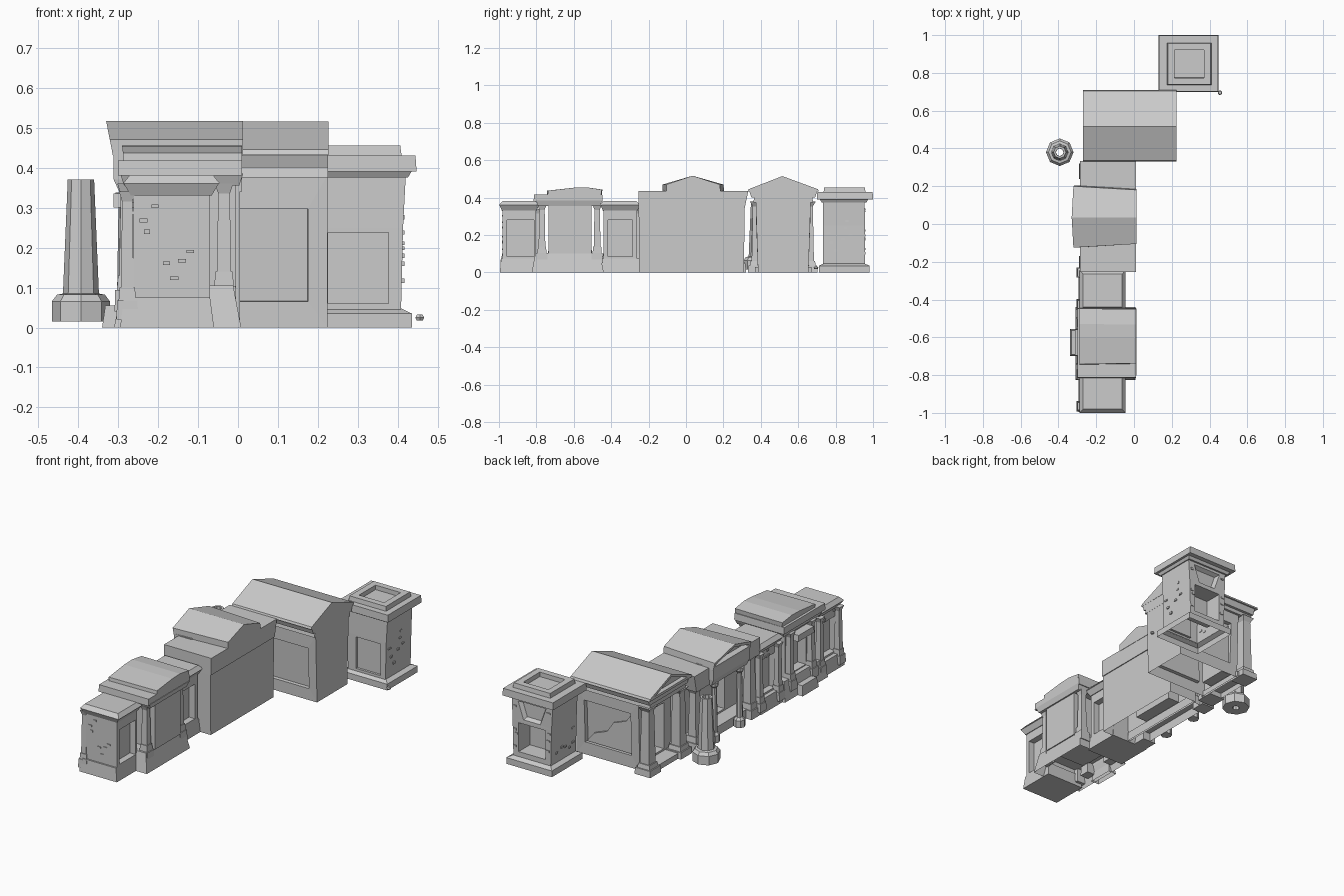
import bpy, bmesh, random
from mathutils import Vector

random.seed(9)
cube = bpy.data.objects.get("Cube")
if cube:
    bpy.data.objects.remove(cube, do_unlink=True)

stone = bpy.data.materials.new("grey_stone")
stone.use_nodes = True
GREY = (0.6, 0.6, 0.6, 1)
stone.diffuse_color = GREY
stone.node_tree.nodes["Principled BSDF"].inputs["Base Color"].default_value = GREY
DIRS = {"+x": (0, 1), "-x": (0, -1), "+y": (1, 1), "-y": (1, -1), "+z": (2, 1), "-z": (2, -1)}


def finish(name, bm):
    mesh = bpy.data.meshes.new(name)
    bm.to_mesh(mesh)
    bm.free()
    mesh.materials.append(stone)
    ob = bpy.data.objects.new(name, mesh)
    bpy.context.collection.objects.link(ob)


def facing(bm, direction):
    axis, sign = DIRS[direction]
    bm.normal_update()
    return max(bm.faces, key=lambda f: (round(f.normal[axis] * sign, 1), f.calc_area()))


def sink(bm, direction, rect=None, rim=0.03, depth=0.02, slope=0.0005, flare=0):
    """Recess a face; rect = (u0, u1, v0, v1) places the rim, flare widens its top."""
    face = facing(bm, direction)
    axis = DIRS[direction][0]
    bmesh.ops.inset_individual(bm, faces=[face], thickness=rim, use_even_offset=True)
    if rect:
        u, v = [i for i in range(3) if i != axis]
        mid = face.calc_center_median()
        for vert in face.verts:
            left, top = vert.co[u] < mid[u], vert.co[v] > mid[v]
            vert.co[u] = (rect[0] - flare * top) if left else (rect[1] + flare * top)
            vert.co[v] = rect[3] if top else rect[2]
    bmesh.ops.inset_individual(bm, faces=[face], thickness=slope, depth=-depth, use_even_offset=True)


def dress(name, bm, panels, remove=()):
    """Sink the panels, then leave the listed sides open."""
    bmesh.ops.recalc_face_normals(bm, faces=bm.faces)
    for p in panels:
        sink(bm, **p)
    for side in remove:
        bmesh.ops.delete(bm, geom=[facing(bm, side)], context="FACES_ONLY")
    finish(name, bm)


def box(name, x, y, z, taper=(0, 0), panels=(), remove=()):
    """Block whose top is drawn in by taper on each side (negative flares)."""
    bm = bmesh.new()
    bmesh.ops.create_cube(bm, size=1)
    for v in bm.verts:
        hi = v.co.z > 0
        sx, sy = v.co.x > 0, v.co.y > 0
        tx, ty = taper if hi else (0, 0)
        v.co = Vector((x[sx] - (tx if sx else -tx), y[sy] - (ty if sy else -ty), z[hi]))
    dress(name, bm, panels, remove)


def prism(name, profile, x0, x1, panels=(), pinch=1.0, lean=0.0):
    """Extrude a (y, z) outline along x; pinch narrows the far end, lean tilts the near one."""
    mid = sum(y for y, z in profile) / len(profile)
    top, low = max(z for y, z in profile), min(z for y, z in profile)
    bm = bmesh.new()
    face = bm.faces.new([bm.verts.new((x0 + lean * (top - z) / (top - low), y, z)) for y, z in profile])
    out = bmesh.ops.extrude_face_region(bm, geom=[face])["geom"]
    for v in out:
        if isinstance(v, bmesh.types.BMVert):
            v.co.x = x1
            v.co.y = mid + (v.co.y - mid) * pinch
    dress(name, bm, panels)


def turned(name, cx, cy, rings, sides=8, closed=True):
    """Faceted round part from (radius, z) rings, with or without end caps."""
    bm = bmesh.new()
    loops = []
    for r, z in rings:
        loop = bmesh.ops.create_circle(bm, segments=sides, radius=r)["verts"]
        for v in loop:
            v.co += Vector((cx, cy, z))
        loops.append(loop)
    for a, b in zip(loops, loops[1:]):
        for i in range(sides):
            j = (i + 1) % sides
            bm.faces.new((a[i], a[j], b[j], b[i]))
    if closed:
        bm.faces.new(loops[0])
        bm.faces.new(loops[-1])
    else:
        bmesh.ops.remove_doubles(bm, verts=bm.verts, dist=0.0005)
    dress(name, bm, ())


def pillar(name, cx, cy, w, z0, z1, foot=0.05):
    """Square pillar with a stepped foot and a capital."""
    def part(label, half, a, b, t=0):
        box(f"{name}_{label}", (cx - half, cx + half), (cy - half, cy + half), (a, b), (t, t))
    part("foot", w * 1.7, z0, z0 + foot * 0.6, w * 0.1)
    part("step", w * 1.35, z0 + foot * 0.6, z0 + foot, w * 0.15)
    part("shaft", w, z0 + foot, z1 - 0.025, w * 0.2)
    part("capital", w * 0.8, z1 - 0.025, z1, -w * 0.5)


def bricks(name, axis, at, us, zs, count):
    """Scatter small proud bricks over a wall."""
    for i in range(count):
        u, z = random.uniform(*us), random.uniform(*zs)
        w, h = random.uniform(0.007, 0.011), random.uniform(0.004, 0.006)
        slab, span = (at - 0.004, at + 0.004), (u - w, u + w)
        x, y = (slab, span) if axis == "x" else (span, slab)
        box(f"{name}_{i}", x, y, (z - h, z + h))


ENDS = ("-z", "+z")
# back tower: open plinth, two-stage body, flared cornice and hollow top
box("tower_plinth", (0.15, 0.435), (0.71, 0.982), (0, 0.035), remove=ENDS)
box("tower_plinth_step", (0.15, 0.435), (0.71, 0.982), (0.035, 0.047), (0.025, 0.025), remove=ENDS)
box("tower_body", (0.175, 0.408), (0.732, 0.957), (0.045, 0.25), (-0.005, 0), [
    dict(direction="-y", rect=(0.225, 0.377, 0.06, 0.238), depth=0.012),
    dict(direction="+y", rect=(0.208, 0.375, 0.075, 0.238), depth=0.1)], ENDS)
box("tower_upper_body", (0.17, 0.413), (0.732, 0.957), (0.25, 0.385), (-0.007, 0.002), [
    dict(direction="+y", rect=(0.24, 0.345, 0.262, 0.36), depth=0.022, slope=0.012, flare=0.035)], ["-z"])
box("tower_neck", (0.155, 0.425), (0.725, 0.965), (0.375, 0.395), (-0.012, -0.012))
box("tower_cornice", (0.13, 0.447), (0.70, 1.0), (0.39, 0.43), (0.003, 0.002))
box("tower_top", (0.175, 0.41), (0.735, 0.96), (0.425, 0.455), (0.004, 0.004),
    [dict(direction="+z", rim=0.035, depth=0.03)])
bricks("tower_right_brick", "x", 0.413, (0.76, 0.93), (0.09, 0.33), 7)
bricks("tower_left_brick", "x", 0.172, (0.76, 0.93), (0.09, 0.33), 7)
for px in (0.19, 0.395):
    bricks(f"tower_back_brick_{px}", "y", 0.957, (px - 0.006, px + 0.006), (0.08, 0.34), 4)
turned("pebble", 0.455, 0.695, [(0.009, 0.018), (0.013, 0.025), (0.008, 0.032)], 6)

# temple: walls with sunk panels, entablature, gabled roof and porch
box("temple_hall", (-0.17, 0.224), (0.385, 0.655), (0, 0.38), (0, -0.012), [
    dict(direction="-y", rect=(-0.12, 0.175, 0.065, 0.297), depth=0.02),
    dict(direction="+y", rect=(-0.12, 0.17, 0.07, 0.31), depth=0.025),
    dict(direction="-x", rect=(0.44, 0.6, 0.04, 0.3), depth=0.06)], ["-z"])
bm = bmesh.new()
crack = [(-0.115, 0.075), (0.165, 0.075), (0.12, 0.13), (0.04, 0.16), (0.0, 0.22), (-0.08, 0.25), (-0.115, 0.3)]
bm.faces.new([bm.verts.new((x, 0.648, z)) for x, z in crack])
out = bmesh.ops.extrude_face_region(bm, geom=bm.faces[:])["geom"]
bmesh.ops.translate(bm, vec=(0, -0.03, 0), verts=[v for v in out if isinstance(v, bmesh.types.BMVert)])
dress("temple_broken_render", bm, ())
box("temple_architrave", (-0.25, 0.225), (0.36, 0.68), (0.375, 0.405), (0, 0.006))
box("temple_frieze", (-0.255, 0.225), (0.35, 0.69), (0.4, 0.435), (0, -0.012))
prism("temple_roof", [(0.33, 0.432), (0.71, 0.432), (0.705, 0.445), (0.515, 0.515), (0.335, 0.445)], -0.27, 0.226,
      [dict(direction="-x", rim=0.014, depth=0.025)])
box("temple_floor", (-0.25, -0.16), (0.37, 0.67), (0, 0.03), remove=["-z"])
for y in (0.38, 0.655):
    pillar("temple_corner_pillar", -0.22, y, 0.029, 0, 0.378, 0.06)

# large middle shrine: plain rear wall, open front, stepped gable
box("shrine_rear", (-0.17, 0.005), (-0.25, 0.31), (0, 0.34), (0, -0.003), [
    dict(direction="-x", rect=(-0.1, 0.17, 0.06, 0.3), depth=0.07)], ["-z"])
prism("shrine_entablature", [(-0.253, 0.34), (0.313, 0.34), (0.333, 0.435), (-0.253, 0.435)], -0.285, 0.01)
box("shrine_front_cornice", (-0.295, -0.2), (-0.12, 0.195), (0.335, 0.37), (-0.016, -0.005))
box("shrine_front_fascia", (-0.311, -0.2), (-0.125, 0.2), (0.37, 0.44))
prism("shrine_roof", [(-0.125, 0.43), (0.205, 0.43), (0.2, 0.47), (0.035, 0.517), (-0.125, 0.47)], -0.33, 0.012,
      [dict(direction="-x", rim=0.016, depth=0.03)], 0.88, 0.017)
box("shrine_floor", (-0.255, -0.16), (-0.24, 0.3), (0, 0.05), remove=["-z"])
for y in (-0.21, 0.28):
    pillar("shrine_pillar", -0.25, y, 0.024, 0, 0.345, 0.08)
for y in (-0.07, 0.155):
    turned("shrine_column", -0.285, y, [(0.03, 0.005), (0.03, 0.045), (0.022, 0.055), (0.018, 0.06),
                                        (0.014, 0.31), (0.022, 0.32), (0.022, 0.338)])

# pair of small towers
for label, y0, y1, right in (("near", -1.0, -0.785, 0.028), ("far", -0.46, -0.245, 0.04)):
    window = (y0 + 0.043, y1 - right, 0.085, 0.28)
    box(f"{label}_tower_base", (-0.295, -0.06), (y0 + 0.005, y1), (0, 0.075), (0.01, 0.006))
    box(f"{label}_tower_body", (-0.262, -0.07), (y0 + 0.02, y1 - 0.018), (0.075, 0.335), (0, 0), [
        dict(direction="+x", rect=window, depth=0.035),
        dict(direction="-x", rect=window, depth=0.035)])
    box(f"{label}_tower_cornice", (-0.268, -0.066), (y0 + 0.016, y1 - 0.014), (0.33, 0.36), (-0.018, -0.014))
    box(f"{label}_tower_cap", (-0.288, -0.045), (y0, y1), (0.36, 0.382), (0.018, 0.02))
    for y in (y0 + 0.035, y1 - 0.012):
        pillar(f"{label}_tower_pillar", -0.277, y, 0.016, 0.02, 0.34, 0.08)
bricks("near_tower_brick", "y", -0.98, (-0.24, -0.1), (0.12, 0.31), 7)
for y0 in (-0.97, -0.43):
    bricks("small_tower_left_brick", "x", -0.264, (y0, y0 + 0.13), (0.285, 0.32), 3)

# gatehouse between the small towers
box("gatehouse_base", (-0.31, 0.008), (-0.825, -0.44), (0, 0.105), (0.02, 0.02), remove=ENDS)
box("gatehouse_ledge", (-0.29, -0.012), (-0.805, -0.46), (0.09, 0.105), remove=["-z"])
box("gatehouse_step", (-0.34, -0.29), (-0.7, -0.555), (0, 0.055), (0.008, 0.008), remove=["-z"])
box("gatehouse_body", (-0.265, -0.005), (-0.735, -0.505), (0.1, 0.375), (0, 0), [
    dict(direction="-x", rect=(-0.69, -0.55, 0.11, 0.31), depth=0.05)])
box("gatehouse_architrave", (-0.285, 0.003), (-0.79, -0.46), (0.355, 0.385), (-0.01, -0.012))
box("gatehouse_cornice", (-0.3, 0.01), (-0.815, -0.445), (0.38, 0.418), (0, 0.003))
prism("gatehouse_roof", [(-0.745, 0.41), (-0.45, 0.41), (-0.447, 0.443), (-0.53, 0.455), (-0.6, 0.453),
                         (-0.742, 0.437)], -0.29, 0.01, (), 0.97, 0.005)
box("gatehouse_front_hood", (-0.312, -0.26), (-0.7, -0.555), (0.3, 0.335), (-0.0, 0.004))
for y in (-0.715, -0.525):
    pillar("gatehouse_pillar", -0.28, y, 0.017, 0.04, 0.36, 0.09)
for y in (-0.77, -0.475):
    pillar("gatehouse_rear_pillar", -0.035, y, 0.018, 0.05, 0.36, 0.09)

# free-standing eight-sided pillar, bored through
turned("post", -0.393, 0.38, [(0.073, 0.015), (0.073, 0.065), (0.06, 0.082), (0.045, 0.085), (0.033, 0.37),
                              (0.021, 0.37), (0.02, 0.015), (0.073, 0.015)], closed=False)
